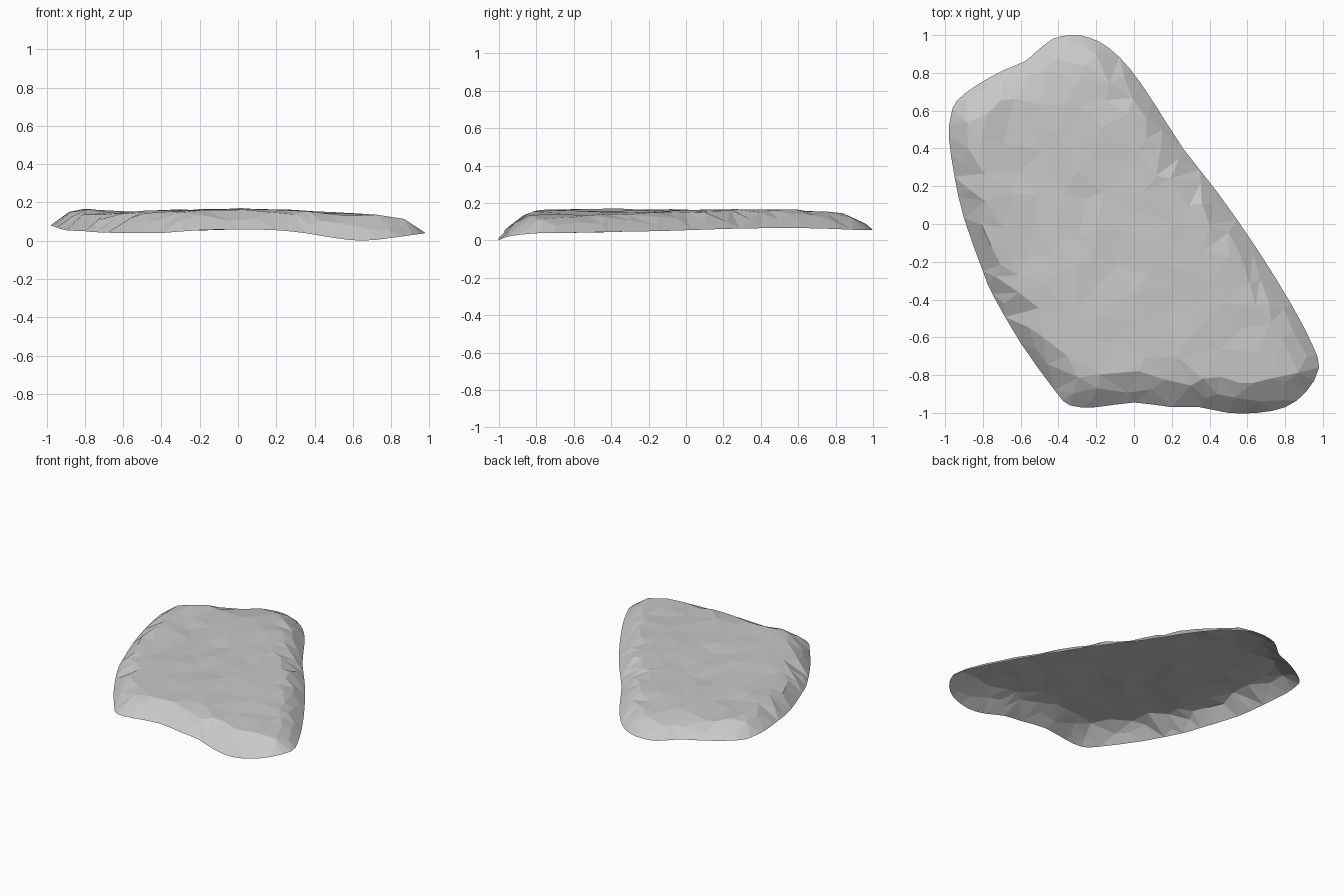
import bpy, bmesh, math, random
from mathutils import Vector, noise
from mathutils.geometry import delaunay_2d_cdt, intersect_point_line

cube = bpy.data.objects.get("Cube")
if cube:
    bpy.data.objects.remove(cube)
random.seed(7)

# Lower rim of the slab, counter-clockwise from the back tip
RIM = [Vector(p) for p in (
    (-.33, 1, .055), (-.43, .98, .055), (-.52, .91, .06), (-.58, .86, .06),
    (-.7, .81, .065), (-.84, .73, .07), (-.94, .65, .075), (-.97, .57, .08),
    (-.98, .46, .08), (-.95, .25, .07), (-.9, .03, .055), (-.8, -.25, .05),
    (-.75, -.37, .045), (-.6, -.63, .04), (-.42, -.88, .04), (-.34, -.96, .045),
    (-.2, -.97, .055), (0, -.945, .06), (.2, -.97, .055), (.35, -.97, .04),
    (.5, -1, .015), (.65, -1, 0), (.8, -.97, .015), (.91, -.89, .03),
    (.98, -.76, .04), (.94, -.63, .04), (.83, -.42, .045), (.65, -.13, .05),
    (.44, .17, .06), (.26, .4, .065), (.1, .65, .065), (-.02, .82, .06),
    (-.13, .93, .055), (-.23, .985, .055))]
# Height of the upper face across the width
CROWN = ((-1, .16), (-.78, .167), (-.58, .143), (-.4, .158), (.08, .166),
         (.3, .159), (.55, .143), (.8, .132), (1, .125))
LONG_AXIS = Vector((-.45, .89))


def rounded(loop):
    """Add a smoothly curved midpoint between neighbours."""
    result = []
    for i, b in enumerate(loop):
        a, c, d = loop[i - 1], loop[(i + 1) % len(loop)], loop[(i + 2) % len(loop)]
        result += [b, (9 * (b + c) - a - d) / 16]
    return result


RIM = rounded(RIM)
SIDES = list(zip(RIM, RIM[1:] + RIM[:1]))


def nearest_rim(p):
    """Distance to the rim in plan, and the closest point on it."""
    best = None
    for a, b in SIDES:
        t = intersect_point_line(p, a.to_2d(), b.to_2d())[1]
        q = a.lerp(b, min(max(t, 0), 1))
        d = (p - q.to_2d()).length
        if best is None or d < best[0]:
            best = d, q
    return best


def inside(p):
    hit = False
    for a, b in SIDES:
        if (a.y > p.y) != (b.y > p.y):
            if p.x < a.x + (p.y - a.y) / (b.y - a.y) * (b.x - a.x):
                hit = not hit
    return hit


def crown_height(p):
    for (x0, z0), (x1, z1) in zip(CROWN, CROWN[1:]):
        if p.x <= x1:
            break
    level = z0 + (z1 - z0) * (p.x - x0) / (x1 - x0)
    return level - .05 * max(0, p.y - .6)


def surface_height(p):
    """Rounded shoulder rising from the rim to a gently uneven face."""
    d, q = nearest_rim(p)
    rough = noise.noise(Vector((p.x * 5, p.y * 4, 5))) + random.uniform(-.6, .6)
    level = crown_height(p) + .008 * rough
    width = .2 if q.y < -.85 else .15
    return q.z + (level - q.z) * math.sin(math.pi / 2 * min(d / width, 1))


def scatter():
    """Uneven points, closer near the rim and stretched along the slab."""
    points = []
    for _ in range(2500):
        p = Vector((random.uniform(-1, 1), random.uniform(-1, 1)))
        if not inside(p):
            continue
        d = nearest_rim(p)[0]
        if d < .03:
            continue
        gap = .06 if d < .18 else .085
        for other in points:
            v = p - other
            along = v.dot(LONG_AXIS)
            across = math.sqrt(max(0, v.length_squared - along ** 2))
            if math.hypot(along * .6, across) < gap:
                break
        else:
            points.append(p)
    return points


# Open shell: faceted stone face and sides, hollow underneath
count = len(RIM)
rim_edges = [(i, (i + 1) % count) for i in range(count)]
plan = [p.to_2d() for p in RIM] + scatter()
coords, _, faces, *_ = delaunay_2d_cdt(plan, rim_edges, [], 1, 1e-5)
bm = bmesh.new()
verts = [bm.verts.new((p.x, p.y, surface_height(p))) for p in coords]
for f in faces:
    bm.faces.new([verts[i] for i in f])

# Rest the lowest point on the ground
low = min(v.co.z for v in bm.verts)
bmesh.ops.translate(bm, verts=bm.verts, vec=(0, 0, -low))

mesh = bpy.data.meshes.new("stone_slab")
bm.to_mesh(mesh)
bm.free()
slab = bpy.data.objects.new("stone_slab", mesh)
bpy.context.collection.objects.link(slab)

# Grey stone
GREY = (.58, .58, .58, 1)
stone = bpy.data.materials.new("grey stone")
stone.use_nodes = True
stone.diffuse_color = GREY
stone.node_tree.nodes["Principled BSDF"].inputs["Base Color"].default_value = GREY
mesh.materials.append(stone)
